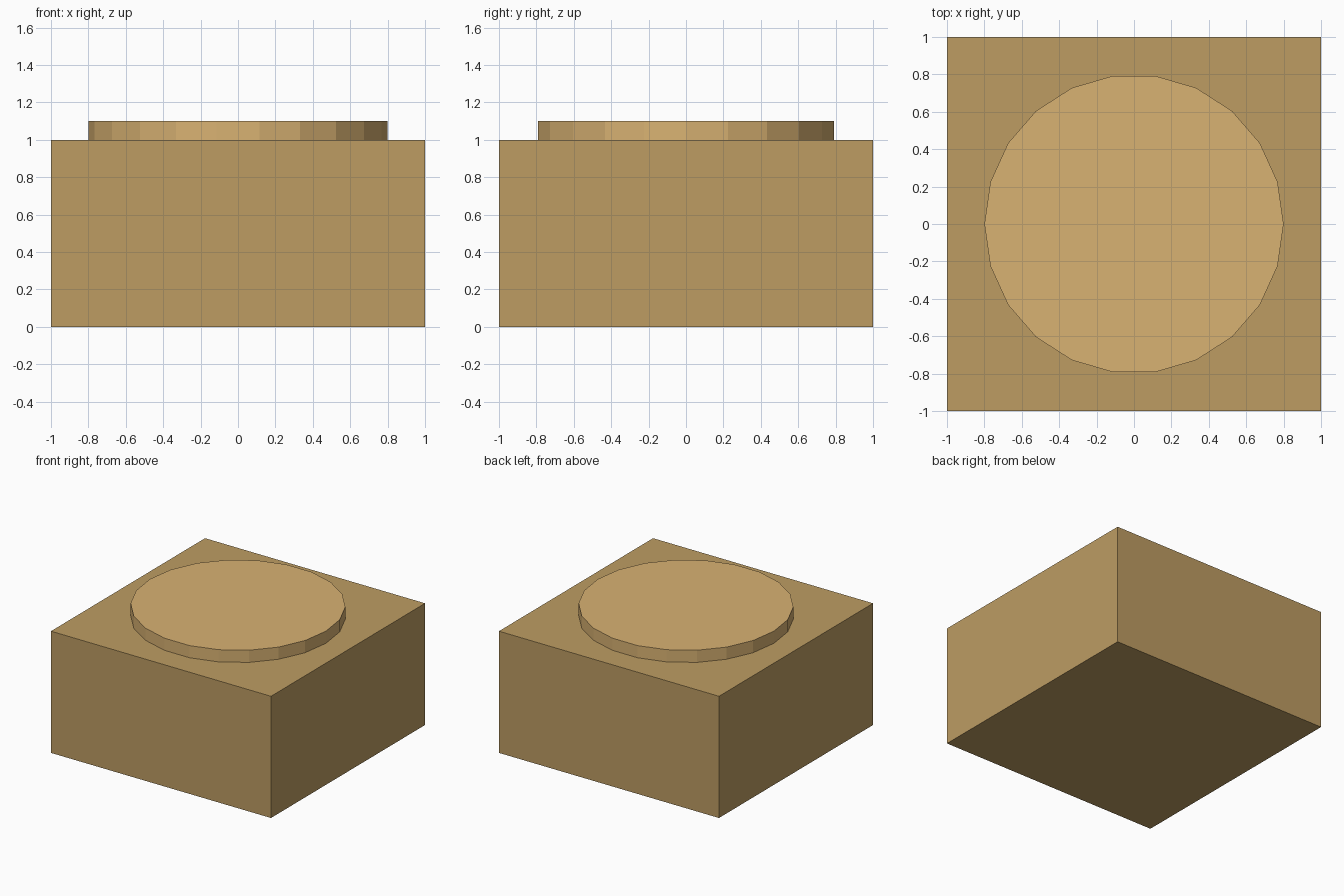
import bpy
from math import pi

if "Cube" in bpy.data.objects:
    bpy.data.objects.remove(bpy.data.objects["Cube"])


def finish(name, color):
    """Name the active object, apply its transform and colour it."""
    obj = bpy.context.object
    obj.name = name
    bpy.ops.object.transform_apply(location=False, rotation=True, scale=True)
    mat = bpy.data.materials.new(name + "_material")
    mat.diffuse_color = color
    mat.use_nodes = True
    mat.node_tree.nodes["Principled BSDF"].inputs["Base Color"].default_value = mat.diffuse_color
    obj.data.materials.append(mat)
    return obj


# Square block
bpy.ops.mesh.primitive_cube_add(size=2, location=(0, 0, 0.5), scale=(1, 1, 0.5))
finish("base_block", (0.51, 0.335, 0.124, 1))

# Low 22-sided disc on top, one corner pointing along x
bpy.ops.mesh.primitive_cylinder_add(vertices=22, radius=0.8, depth=0.1,
                                    location=(0, 0, 1.05), rotation=(0, 0, pi / 2))
finish("top_disc", (0.69, 0.445, 0.17, 1))
